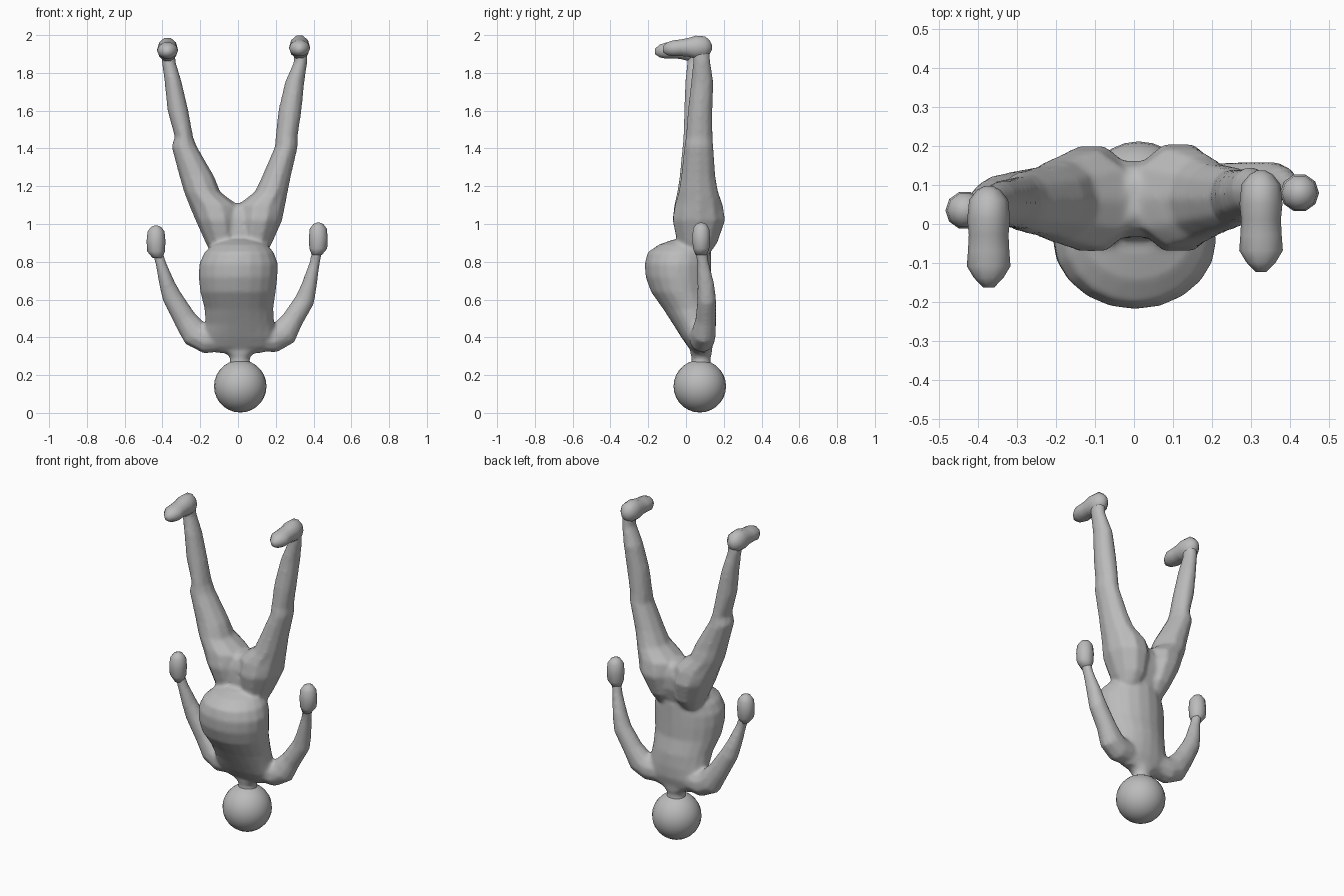
import bpy
import bmesh
import math
from mathutils import Vector

skin = bpy.data.materials.new("plain grey")
skin.diffuse_color = (0.5, 0.5, 0.5, 1)


def finish(obj, angle):
    obj.data.materials.append(skin)
    bpy.ops.object.select_all(action='DESELECT')
    obj.select_set(True)
    bpy.context.view_layer.objects.active = obj
    bpy.ops.object.shade_smooth_by_angle(angle=math.radians(angle))


def loft(name, rings, axis=None, ref=(0, 1, 0), sides=10, angle=75):
    """Skin elliptical rings (x, y, z, width radius, depth radius).
    Rings face the given axis, or follow the path when there is none."""
    bm = bmesh.new()
    pts = [Vector(r[:3]) for r in rings]
    loops = []
    for i, r in enumerate(rings):
        t = Vector(axis) if axis else pts[min(i + 1, len(pts) - 1)] - pts[max(i - 1, 0)]
        t.normalize()
        u = Vector(ref).cross(t).normalized()
        v = t.cross(u)
        loops.append([bm.verts.new(pts[i] + u * r[3] * math.cos(a) + v * r[4] * math.sin(a))
                      for a in (2 * math.pi * k / sides for k in range(sides))])
    for a, b in zip(loops, loops[1:]):
        for k in range(sides):
            n = (k + 1) % sides
            bm.faces.new((a[k], a[n], b[n], b[k]))
    bm.faces.new(loops[0][::-1])
    bm.faces.new(loops[-1])
    me = bpy.data.meshes.new(name)
    bm.to_mesh(me)
    bm.free()
    obj = bpy.data.objects.new(name, me)
    bpy.context.collection.objects.link(obj)
    finish(obj, angle)
    return obj


UP = (0, 0, 1)

# Head, at the bottom of the inverted figure
bpy.ops.mesh.primitive_uv_sphere_add(segments=24, ring_count=14, radius=0.139,
                                     location=(0.012, 0.073, 0.141))
bpy.context.object.name = "head"
finish(bpy.context.object, 60)

# Neck flaring into the shoulders
neck = loft("neck", [(0.01, 0.08, 0.24, 0.06, 0.055), (0.01, 0.08, 0.29, 0.051, 0.05),
                     (0.01, 0.08, 0.31, 0.068, 0.057), (0.01, 0.08, 0.34, 0.12, 0.06)], UP, sides=14)

# Torso with the round belly
torso = loft("torso", [(0.01, 0.08, 0.318, 0.12, 0.04), (0.01, 0.075, 0.35, 0.18, 0.065),
                       (0.01, 0.065, 0.40, 0.195, 0.09), (0.01, 0.045, 0.47, 0.183, 0.114),
                       (0.005, 0.017, 0.55, 0.182, 0.138), (0.0, -0.025, 0.64, 0.2, 0.16),
                       (0.0, -0.040, 0.72, 0.209, 0.174), (0.003, -0.043, 0.79, 0.208, 0.176),
                       (0.006, -0.035, 0.85, 0.184, 0.168), (0.009, -0.015, 0.89, 0.145, 0.13),
                       (0.01, 0.01, 0.917, 0.09, 0.08)], UP, sides=20)

# Pelvis filling the gap between the hips
pelvis = loft("pelvis", [(0.005, 0.05, 0.86, 0.12, 0.08), (0.005, 0.06, 0.95, 0.13, 0.10),
                         (0.0, 0.065, 1.03, 0.10, 0.10), (0.0, 0.065, 1.08, 0.05, 0.085),
                         (0.0, 0.065, 1.11, 0.02, 0.05)], UP, sides=14)

# Arms reaching upward, from shoulder to wrist
left_arm = loft("left_arm", [
    (-0.06, 0.08, 0.395, 0.07, 0.06), (-0.17, 0.08, 0.39, 0.077, 0.07),
    (-0.228, 0.085, 0.42, 0.077, 0.065), (-0.28, 0.085, 0.495, 0.062, 0.056),
    (-0.35, 0.075, 0.615, 0.053, 0.051), (-0.375, 0.065, 0.68, 0.043, 0.046),
    (-0.408, 0.045, 0.79, 0.029, 0.033), (-0.425, 0.04, 0.85, 0.027, 0.031)])
right_arm = loft("right_arm", [
    (0.08, 0.08, 0.395, 0.07, 0.06), (0.19, 0.085, 0.395, 0.077, 0.07),
    (0.245, 0.095, 0.425, 0.075, 0.065), (0.29, 0.105, 0.495, 0.058, 0.056),
    (0.355, 0.11, 0.60, 0.053, 0.051), (0.378, 0.105, 0.68, 0.041, 0.046),
    (0.405, 0.09, 0.79, 0.028, 0.033), (0.42, 0.08, 0.86, 0.027, 0.031)])

# Legs spreading upward, each with its half of the hips
left_leg = loft("left_leg", [
    (-0.08, 0.065, 0.84, 0.06, 0.06), (-0.082, 0.06, 0.90, 0.09, 0.11),
    (-0.108, 0.065, 1.02, 0.118, 0.142), (-0.13, 0.063, 1.10, 0.13, 0.13),
    (-0.19, 0.06, 1.17, 0.097, 0.11), (-0.217, 0.058, 1.25, 0.093, 0.095),
    (-0.285, 0.057, 1.41, 0.068, 0.078), (-0.286, 0.055, 1.46, 0.049, 0.071),
    (-0.318, 0.053, 1.60, 0.056, 0.065), (-0.343, 0.053, 1.75, 0.046, 0.059),
    (-0.367, 0.05, 1.86, 0.037, 0.045), (-0.37, 0.045, 1.93, 0.04, 0.042)], UP)
right_leg = loft("right_leg", [
    (0.09, 0.065, 0.84, 0.06, 0.06), (0.092, 0.06, 0.90, 0.09, 0.11),
    (0.113, 0.068, 1.02, 0.122, 0.145), (0.124, 0.068, 1.10, 0.127, 0.132),
    (0.176, 0.066, 1.17, 0.088, 0.108), (0.203, 0.065, 1.25, 0.077, 0.094),
    (0.256, 0.068, 1.41, 0.061, 0.079), (0.257, 0.07, 1.46, 0.059, 0.073),
    (0.275, 0.075, 1.60, 0.062, 0.067), (0.30, 0.086, 1.75, 0.052, 0.061),
    (0.332, 0.083, 1.86, 0.036, 0.047), (0.33, 0.08, 1.93, 0.04, 0.044)], UP)

# Merge neck, torso and limbs into one blended body
bpy.ops.object.select_all(action='DESELECT')
for part in (torso, neck, pelvis, left_arm, right_arm, left_leg, right_leg):
    part.select_set(True)
bpy.context.view_layer.objects.active = torso
bpy.ops.object.join()
body = bpy.context.object
body.name = "body"
remesh = body.modifiers.new("blend", 'REMESH')
remesh.mode = 'VOXEL'
remesh.voxel_size = 0.011
remesh.use_smooth_shade = True
relax = body.modifiers.new("relax", 'SMOOTH')
relax.factor = 0.5
relax.iterations = 5

# Mitten hands
for name, x, y, z in (("left_hand", -0.434, 0.035, 0.82), ("right_hand", 0.425, 0.08, 0.835)):
    loft(name, [(x + 0.008 * (1 if x < 0 else -1), y, z, 0.026, 0.03), (x, y, z + 0.035, 0.047, 0.045),
                (x, y, z + 0.09, 0.05, 0.049), (x, y, z + 0.14, 0.045, 0.045),
                (x, y, z + 0.165, 0.026, 0.028), (x, y, z + 0.172, 0.008, 0.008)], UP)

# Feet pointing forward, with a round heel and a lower toe
for name, x, heel, z in (("left_foot", -0.373, 0.097, 1.924), ("right_foot", 0.326, 0.137, 1.936)):
    loft(name, [(x, heel, z, 0.012, 0.014), (x, heel - 0.01, z, 0.03, 0.036),
                (x, heel - 0.035, z, 0.05, 0.06), (x, heel - 0.085, z, 0.055, 0.064),
                (x, heel - 0.125, z - 0.001, 0.051, 0.052), (x, heel - 0.165, z - 0.003, 0.053, 0.046),
                (x, heel - 0.205, z - 0.006, 0.056, 0.044), (x, heel - 0.235, z - 0.008, 0.038, 0.036),
                (x, heel - 0.26, z - 0.01, 0.014, 0.016)], (0, -1, 0), UP)
